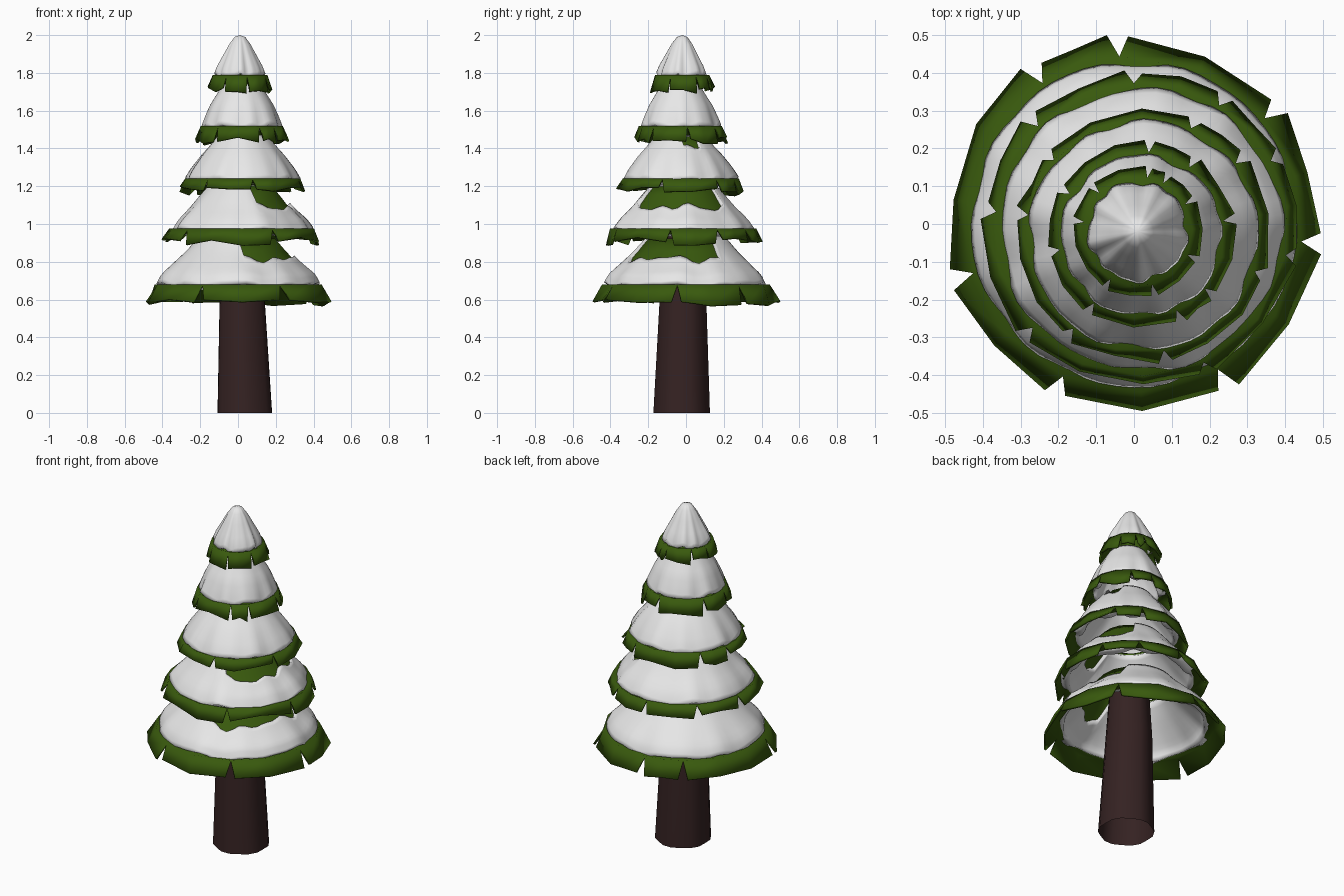
import bpy, bmesh, math, random

if "Cube" in bpy.data.objects:
    bpy.data.objects.remove(bpy.data.objects["Cube"])

random.seed(4)


def material(name, rgb):
    m = bpy.data.materials.new(name)
    m.diffuse_color = (*rgb, 1)
    m.use_nodes = True
    m.node_tree.nodes["Principled BSDF"].inputs["Base Color"].default_value = m.diffuse_color
    return m


GREEN = material("needle green", (0.04, 0.1, 0.004))
SNOW = material("snow white", (0.8, 0.8, 0.8))
BARK = material("dark bark", (0.035, 0.016, 0.016))


def loft(name, strips, mat, thick=0.0):
    """Each strip is a list of columns; a column is a bottom-to-top list of points."""
    bm = bmesh.new()
    for cols in strips:
        vs = [[bm.verts.new(p) for p in c] for c in cols]
        for a, b in zip(vs, vs[1:]):
            for i in range(len(a) - 1):
                bm.faces.new((a[i], b[i], b[i + 1], a[i + 1]))
    bmesh.ops.remove_doubles(bm, verts=bm.verts, dist=0.0005)
    me = bpy.data.meshes.new(name)
    bm.to_mesh(me)
    bm.free()
    me.materials.append(mat)
    for p in me.polygons:
        p.use_smooth = True
    ob = bpy.data.objects.new(name, me)
    bpy.context.collection.objects.link(ob)
    if thick:
        s = ob.modifiers.new("thickness", 'SOLIDIFY')
        s.thickness, s.offset = thick, -1
    return ob


def polar(c, r, a, z):
    return (c[0] + r * math.cos(a), c[1] + r * math.sin(a), z)


def along(profile, t):
    """Point on a radius/height profile, t from 0 (bottom) to 1 (top)."""
    x = t * (len(profile) - 1)
    i = min(int(x), len(profile) - 2)
    f = x - i
    return [profile[i][k] * (1 - f) + profile[i + 1][k] * f for k in (0, 1)]


# Trunk: tapered tube with shallow grooves, open below
cols = []
N = 18
for i in range(N + 1):
    a = 2 * math.pi * i / N
    k = 0.97 if i % 3 == 0 else 1.02
    cols.append([polar((0.036, -0.023), 0.149 * k, a, 0),
                 polar((0.022, -0.016), 0.123 * k, a, 0.6),
                 polar((0.02, -0.015), 0.10 * k, a, 0.95)])
loft("trunk", [cols], BARK)

# Tiers: centre, snow profile, rim (crease r, z, lip r, z), notch angles,
# bare patch on the snow (from angle, to angle, remaining snow fraction)
TIERS = [
    ((0.0, 0.0), [(.425, .68), (.40, .73), (.34, .79), (.27, .86), (.21, .93)],
     (.445, .68, .488, .59), [39, 95, 123, 197, 245, 300, 354], (-85, 42, .6)),
    ((.02, -.015), [(.37, .965), (.335, 1.02), (.27, 1.09), (.215, 1.16), (.17, 1.21)],
     (.388, .975, .412, .91), [28, 58, 93, 135, 173, 222, 295, 350], (-72, 60, .5)),
    ((.025, -.03), [(.30, 1.235), (.27, 1.29), (.22, 1.36), (.17, 1.42), (.13, 1.47)],
     (.31, 1.24, .33, 1.175), [38, 66, 140, 170, 233, 280, 342], (5, 40, .7)),
    ((.02, -.03), [(.21, 1.515), (.19, 1.57), (.165, 1.63), (.13, 1.69), (.10, 1.74)],
     (.22, 1.52, .245, 1.44), [10, 55, 85, 150, 190, 235, 295, 320], None),
    ((.01, -.02), [(.13, 1.785), (.115, 1.83), (.085, 1.89), (.055, 1.95), (.028, 1.99), (0, 2.0)],
     (.145, 1.79, .17, 1.715), [30, 62, 80, 135, 170, 240, 285, 335], None),
]

for n, (c, prof, rim, notches, bare) in enumerate(TIERS, 1):
    size = prof[0][0] / 0.42

    # Green branches: flaps that share the upper cone and part at V notches
    inner = [(max(r - 0.014, 0.004), z - 0.006) for r, z in prof]
    strips = []
    for a0, a1 in zip(notches, notches[1:] + [notches[0] + 360]):
        steps = max(2, round((a1 - a0) / 24))
        flap = []
        lift = random.uniform(-0.012, 0.012)
        for i in range(steps + 1):
            f = i / steps
            a = math.radians(a0 + (a1 - a0) * f)
            end = i in (0, steps)
            gap = math.radians(3.2) * (1 if i == 0 else -1 if i == steps else 0)
            flare = random.uniform(0.0, 0.022) * size if end else random.uniform(-.01, .01) * size
            low = lift + random.uniform(-0.015, 0.015)
            flap.append([polar(c, rim[2] + flare, a + gap, rim[3] + low),
                         polar(c, rim[0], a, rim[1])]
                        + [polar(c, r, a, z) for r, z in inner])
        strips.append(flap)
    loft(f"branch_tier_{n}", strips, GREEN, 0.012)

    # Snow: wavy smooth shell wrapping the tier inside and out
    cols = []
    M = 60
    ph = [random.uniform(0, 6.28) for _ in range(3)]
    for i in range(M + 1):
        a = 2 * math.pi * (i % M) / M
        wave = (math.sin(5 * a + ph[0]) + math.sin(9 * a + ph[1]) + .7 * math.sin(14 * a + ph[2]))
        top = 1.0
        if bare:
            d = (math.degrees(a) - bare[0]) % 360
            if d < bare[1] - bare[0]:
                top = bare[2] + 0.03 * wave
        col = []
        for j in range(11):
            t = j / 10 * top
            r, z = along(prof, t)
            k = (1 - t) ** 2
            swell = 0.006 * math.sin(math.pi * min(1, j / 10 + 0.25)) * size
            if n == 5 and t > 0.75:
                swell = 0
            col.append(polar(c, (r + swell + 0.003 * wave * k) if r > .03 else r,
                             a, z + 0.008 * wave * k))
        cols.append(col)
    loft(f"snow_tier_{n}", [cols], SNOW, 0.052 if n < 4 else 0.04 if n < 5 else 0.02)
